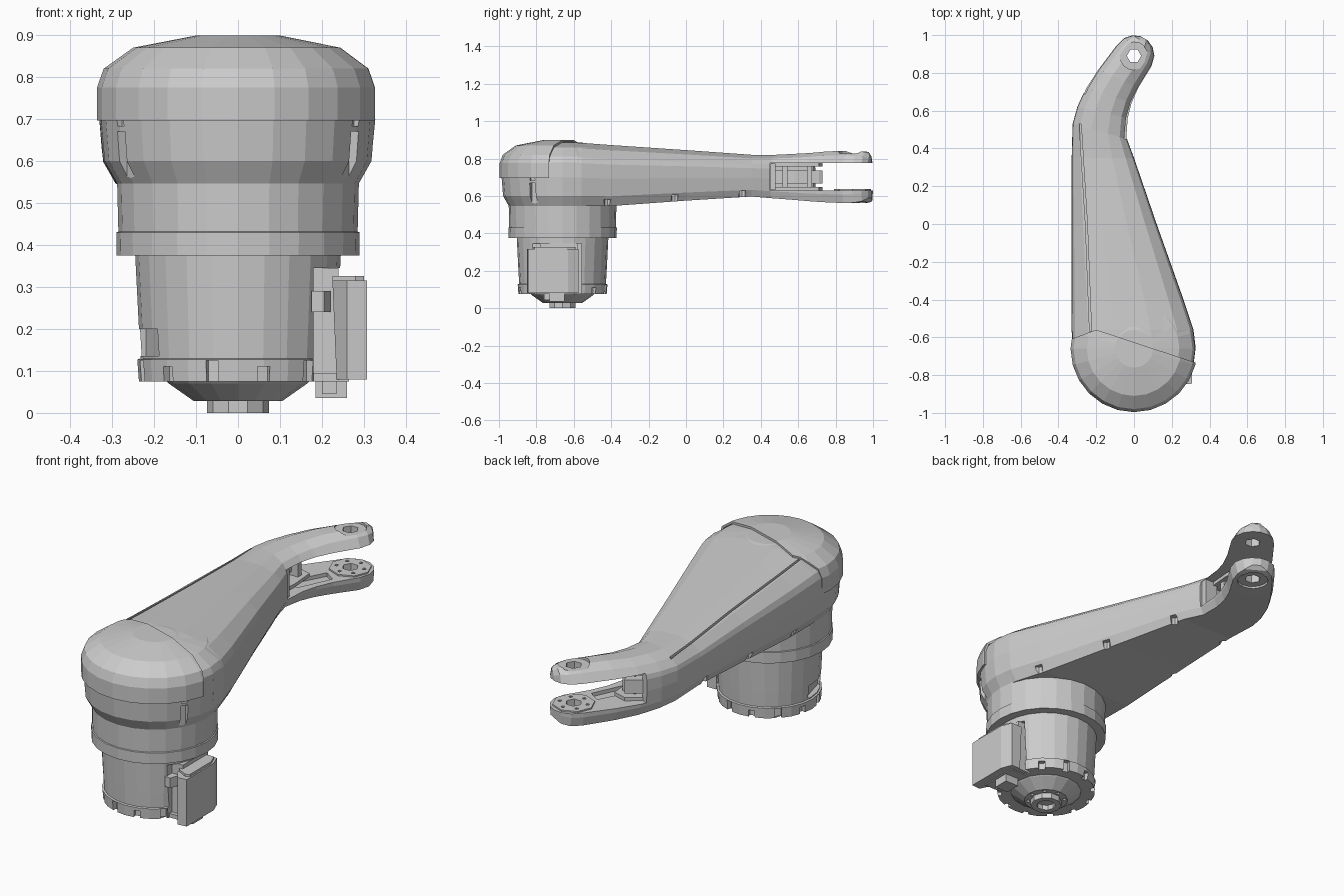
import bpy, bmesh
from math import sin, cos, pi, radians
from mathutils import Vector

if "Cube" in bpy.data.objects:
    bpy.data.objects.remove(bpy.data.objects["Cube"])

CY = -0.66            # axis of motor and head (x = 0)
TIP = Vector((0, 0.89))  # axis of fork hole


def skin(name, rings, caps=True):
    """Skin a list of equal-length point loops into one mesh object."""
    bm = bmesh.new()
    vs = [[bm.verts.new(p) for p in r] for r in rings]
    n = len(vs[0])
    for a, b in zip(vs, vs[1:]):
        for i in range(n):
            j = (i + 1) % n
            bm.faces.new((a[i], a[j], b[j], b[i]))
    if caps:
        bm.faces.new(vs[0])
        bm.faces.new(vs[-1])
    bmesh.ops.recalc_face_normals(bm, faces=bm.faces)
    me = bpy.data.meshes.new(name)
    bm.to_mesh(me)
    bm.free()
    ob = bpy.data.objects.new(name, me)
    bpy.context.collection.objects.link(ob)
    return ob


def lathe(name, prof, n=24, c=(0, CY), caps=True):
    return skin(name, [[(c[0] + r * cos(2 * pi * i / n), c[1] + r * sin(2 * pi * i / n), z)
                        for i in range(n)] for r, z in prof], caps)


def prism(name, pts, z0, z1):
    return skin(name, [[(x, y, z) for x, y in pts] for z in (z0, z1)])


def radial_box(name, ang, r0, r1, w, z0, z1):
    """Box pointing away from the motor axis at an angle in degrees."""
    a = radians(ang)
    d, t = Vector((cos(a), sin(a))), Vector((-sin(a), cos(a))) * w / 2
    c = Vector((0, CY))
    return prism(name, [c + d * r0 - t, c + d * r1 - t, c + d * r1 + t, c + d * r0 + t], z0, z1)


def boolean(ob, tool, op='DIFFERENCE'):
    m = ob.modifiers.new("bool", 'BOOLEAN')
    m.object, m.operation, m.solver = tool, op, 'EXACT'
    bpy.context.view_layer.objects.active = ob
    bpy.ops.object.modifier_apply(modifier=m.name)
    bpy.data.objects.remove(tool)


# --- arm: lower head shell joined to a lofted, tapering, curved beam
arm = lathe("arm_shell", [(.287, .545), (.318, .6), (.326, .7), (.324, .78),
                          (.31, .81), (.24, .86), (.1, .886)])
half = [(.87, 0), (.97, .16), (1, .45), (.99, .68), (.945, .77), (.73, .915), (.3, 1)]
profile = half + [(-u, t) for u, t in reversed(half)]


def section(l, r, zb, zt):
    l, r = Vector(l), Vector(r)
    m, h = (l + r) / 2, (r - l) / 2
    return [(*(m + h * u), zb + (zt - zb) * t) for u, t in profile]


stations = [((-.327, -.66), (.327, -.66), .545, .886),
            ((-.33, -.56), (.315, -.56), .545, .884),
            ((-.33, -.4), (.262, -.4), .546, .872),
            ((-.33, 0), (.12, 0), .575, .845),
            ((-.33, .35), (0, .35), .597, .82),
            ((-.325, .53), (-.037, .45), .588, .82),
            ((-.30, .62), (-.03, .56), .58, .825),
            ((-.255, .72), (-.01, .64), .573, .83),
            ((-.19, .82), (.025, .72), .567, .838)]
along, across = Vector((.5, .866)), Vector((-.866, .5))
for deg, zb, zt in ((0, .562, .842), (30, .564, .84), (55, .572, .834), (78, .59, .818)):
    a = radians(deg)
    p, q = across * .11 * cos(a), TIP + along * .11 * sin(a)
    stations.append((q + p, q - p, zb, zt))
boolean(arm, skin("beam", [section(*s) for s in stations]), 'UNION')

# fork gap, open on the right side and at the end
boolean(arm, prism("gap", [(.4, .45), (-.235, .45), (-.235, .68), (-.4, .74),
                           (-.4, 1.2), (.4, 1.2)], .63, .775))
# fork hole with counterbores
boolean(arm, lathe("hole", [(.038, .4), (.038, 1)], 6, TIP))
for z in ((.826, .9), (.5, .574)):
    boolean(arm, lathe("counterbore", [(.074, z[0]), (.074, z[1])], 16, TIP))
# cable slot in the lower fork plate
boolean(arm, prism("slot", [(-.15, .62), (-.08, .58), (0, .75), (-.06, .79)], .612, .64))
# screw notches along the lower edges
for y, zb in ((-.42, .546), (-.06, .571), (.3, .594)):
    for x in (.3 - .348 * (y + .57), -.31):
        boolean(arm, lathe("notch", [(.02, .5), (.02, zb + .035)], 8, (x, y)))
# clip slots in the head
for ang in (-30, 210):
    boolean(arm, radial_box("slot", ang, .295, .4, .035, .5, .67))
    boolean(arm, radial_box("slot", ang, .31, .4, .03, .683, .7))
# long panel seam on the left of the top
boolean(arm, skin("seam", [[(x - .005, y, z), (x + .005, y, z), (x + .005, y, 1), (x - .005, y, 1)]
                           for x, y, z in ((-.23, -.57, .848), (-.252, 0, .805), (-.285, .53, .774))]))

# --- head cap: thin dome trimmed along the slanted seam
cap = lathe("head_cap", [(.336, .697), (.336, .775), (.32, .82), (.25, .87), (.1, .899)], 24, caps=False)
bm = bmesh.new()
bm.from_mesh(cap.data)
bmesh.ops.holes_fill(bm, edges=[e for e in bm.edges if e.is_boundary and e.verts[0].co.z > .89])
for no in ((.175, .53, 0), (-.05, .135, 0)):
    bmesh.ops.bisect_plane(bm, geom=bm.verts[:] + bm.edges[:] + bm.faces[:], dist=1e-5,
                           plane_co=(-.2, -.56, 0), plane_no=no, clear_outer=True)
bmesh.ops.recalc_face_normals(bm, faces=bm.faces)
if sum(f.normal.z * f.calc_area() for f in bm.faces) < 0:
    bmesh.ops.reverse_faces(bm, faces=bm.faces)
bm.to_mesh(cap.data)
bm.free()
sol = cap.modifiers.new("thickness", 'SOLIDIFY')
sol.thickness, sol.offset = .011, -1

# --- inner fork bracket: rails along the left wall and posts
rail = [(-.24, .455), (-.1, .455), (-.09, .58), (-.1, .71), (-.17, .73), (-.24, .68)]
for nm, z0, z1 in (("lower", .63, .647), ("middle", .667, .735), ("upper", .757, .775)):
    inset = .06 if nm == "middle" else 0
    prism(f"bracket_{nm}_rail", [(x if x < -.15 else x - inset, y) for x, y in rail], z0, z1)
for i, (x, y) in enumerate(((-.07, .465), (-.13, .53), (-.14, .66))):
    prism(f"bracket_post_{i}", [(x - .05, y - .014), (x + .02, y - .014),
                                (x + .02, y + .014), (x - .05, y + .014)], .632, .773)

# --- octagonal bearing seat with screw holes on the lower fork plate
seat = lathe("bearing_seat", [(.098, .622), (.098, .637)], 8, TIP)
boolean(seat, lathe("hole", [(.038, .5), (.038, .7)], 6, TIP))
for i in range(6):
    a = i * pi / 3 + .3
    boolean(seat, lathe("screw", [(.009, .6), (.009, .7)], 6, TIP + Vector((cos(a), sin(a))) * .066))

# --- collar between motor and head
lathe("collar", [(.289, .375), (.29, .43), (.285, .432), (.288, .55)])

# --- motor housing with flat side, window and rim notches
motor = lathe("motor_housing", [(.236, .075), (.24, .127), (.232, .13), (.236, .2), (.245, .378)])
boolean(motor, prism("flat", [(.18, -.95), (.4, -.95), (.4, -.56), (.18, -.56)], 0, .345))
boolean(motor, radial_box("window", 195, .205, .3, .16, .135, .2))
for ang in range(30, 331, 30):
    boolean(motor, radial_box("rim_notch", ang + 15, .215, .3, .03, .05, .11 if ang % 60 else .125))

# --- bottom boss: cone, bolt holes and hollow shaft
boss = lathe("bottom_boss", [(.172, .077), (.165, .07), (.105, .028)], 16)
for i in range(8):
    a = i * pi / 4
    boolean(boss, lathe("bolt", [(.01, 0), (.01, .05)], 6, (.088 * cos(a), CY + .088 * sin(a))))
shaft = lathe("hollow_shaft", [(.074, 0), (.074, .032)], 10)
boolean(shaft, lathe("bore", [(.045, -.1), (.045, .025)], 10))

# --- control box on the right of the motor, with chamfered front edge
skin("control_box", [[(x0, -.80, z), (.26, -.85, z), (.307, -.845, z), (.307, -.63, z), (.285, -.575, z), (x0, -.575, z)]
                     for x0, z in ((.235, .08), (.225, .315))])
prism("control_box_lid", [(.225, -.79), (.28, -.82), (.3, -.81), (.3, -.64), (.28, -.59), (.225, -.59)], .315, .326)
prism("mounting_plate", [(.178, -.78), (.24, -.78), (.24, -.58), (.178, -.58)], .08, .345)
prism("cable_clip", [(.175, -.83), (.205, -.83), (.22, -.79), (.22, -.76), (.175, -.76)], .24, .29)
prism("box_foot", [(.17, -.8), (.265, -.8), (.265, -.6), (.17, -.6)], .075, .095)
prism("connector", [(.185, -.73), (.26, -.73), (.26, -.65), (.185, -.65)], .035, .08)
prism("connector_pin", [(.2, -.76), (.235, -.76), (.235, -.73), (.2, -.73)], .045, .08)
